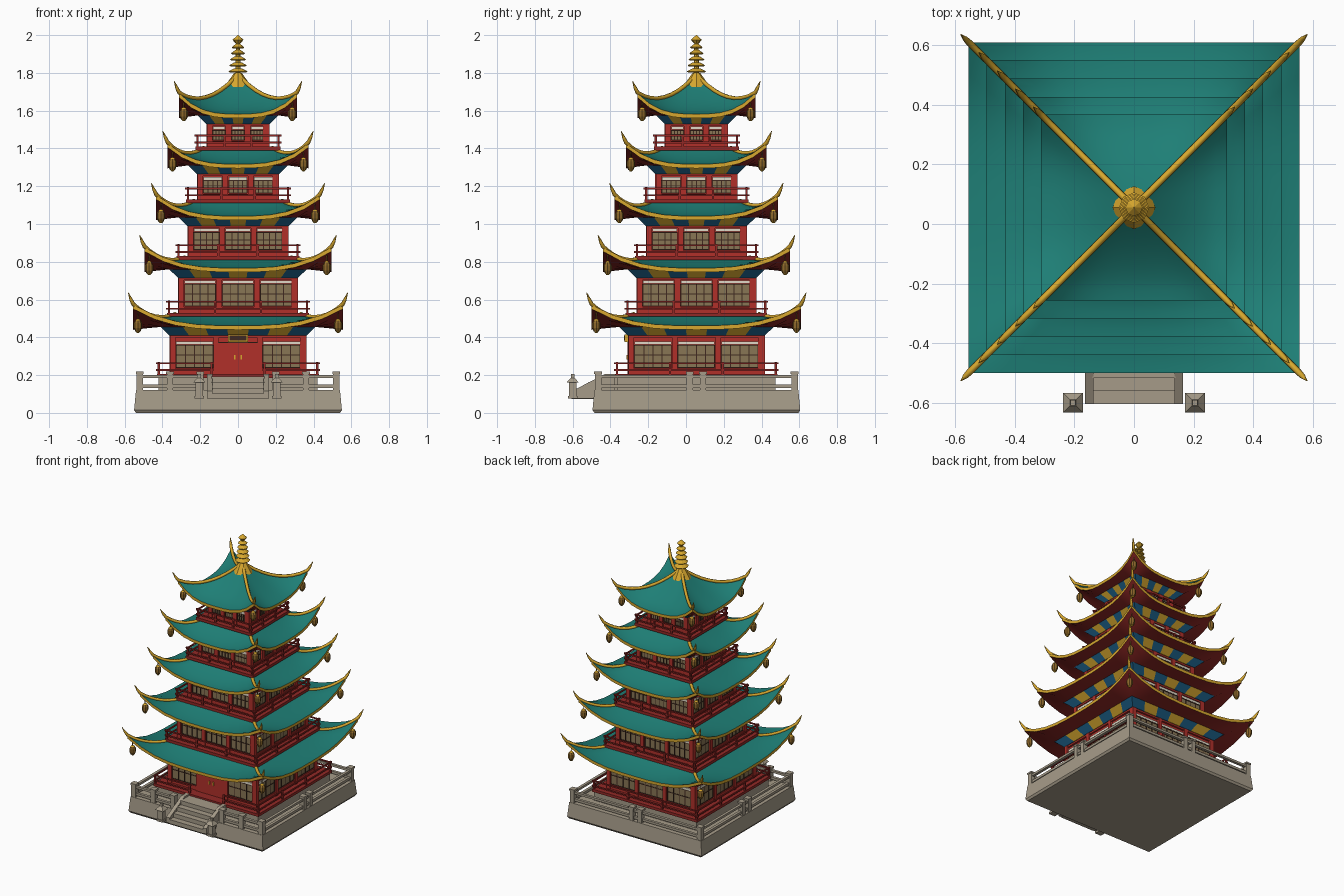
import bpy, bmesh
from math import pi, sqrt
from mathutils import Matrix, Vector

if "Cube" in bpy.data.objects:
    bpy.data.objects.remove(bpy.data.objects["Cube"])

CY = 0.055  # tower axis, moved back to leave room for the stairs
ALL = (0, 1, 2, 3)


def material(name, r, g, b):
    m = bpy.data.materials.new(name)
    m.use_nodes = True
    m.diffuse_color = (r, g, b, 1)
    m.node_tree.nodes["Principled BSDF"].inputs["Base Color"].default_value = (r, g, b, 1)
    return m


TEAL = material("teal_tiles", 0.013, 0.21, 0.18)
GOLD = material("gold", 0.68, 0.39, 0.028)
RED = material("red_lacquer", 0.44, 0.03, 0.023)
DARK = material("dark_red", 0.29, 0.022, 0.019)
STONE = material("stone", 0.38, 0.33, 0.25)
BLUE = material("blue_paint", 0.012, 0.12, 0.25)
TAN = material("window_tan", 0.25, 0.18, 0.09)
CREAM = material("cream_plaster", 0.75, 0.7, 0.58)
BROWN = material("lattice_brown", 0.05, 0.022, 0.014)
BRONZE = material("bronze", 0.27, 0.14, 0.024)


def finish(name, bm, mats, smooth=False):
    me = bpy.data.meshes.new(name)
    bm.to_mesh(me)
    bm.free()
    for m in mats:
        me.materials.append(m)
    ob = bpy.data.objects.new(name, me)
    ob.location.y = CY
    bpy.context.collection.objects.link(ob)
    if smooth:
        bpy.ops.object.select_all(action="DESELECT")
        ob.select_set(True)
        bpy.context.view_layer.objects.active = ob
        bpy.ops.object.shade_smooth_by_angle(angle=0.6)


def boxes(name, mat, items, sides=(0,)):
    """Boxes (centre x y z, size x y z), repeated on the chosen sides."""
    bm = bmesh.new()
    for k in sides:
        turn = Matrix.Rotation(k * pi / 2, 4, "Z")
        for x, y, z, sx, sy, sz in items:
            bmesh.ops.create_cube(bm, size=1, matrix=turn @ Matrix.Translation((x, y, z))
                                  @ Matrix.Diagonal((sx, sy, sz, 1)))
    finish(name, bm, [mat])


def cones(name, mat, items, seg):
    """Stacked frusta (x, y, bottom z, top z, bottom radius, top radius)."""
    bm = bmesh.new()
    turn = Matrix.Rotation(pi / 4 if seg == 4 else 0, 4, "Z")
    for x, y, z0, z1, r0, r1 in items:
        bmesh.ops.create_cone(bm, cap_ends=True, segments=seg, radius1=r0, radius2=r1, depth=z1 - z0,
                              matrix=Matrix.Translation((x, y, (z0 + z1) / 2)) @ turn)
    finish(name, bm, [mat])


def square_skin(name, mats, rows, cols, rule, smooth=False):
    """Four-sided skin through rows of (half width, z, corner lift)."""
    bm = bmesh.new()
    for k in ALL:
        turn = Matrix.Rotation(k * pi / 2, 4, "Z")
        grid = []
        for h, z, lift in rows:
            ts = [2 * j / cols - 1 for j in range(cols + 1)]
            grid.append([bm.verts.new(turn @ Vector((t * h, -h, z + lift * abs(t) ** 3))) for t in ts])
        for i in range(len(rows) - 1):
            for j in range(cols):
                f = bm.faces.new((grid[i][j], grid[i + 1][j], grid[i + 1][j + 1], grid[i][j + 1]))
                f.material_index = rule(i, j)
    bmesh.ops.remove_doubles(bm, verts=bm.verts, dist=0.0002)
    finish(name, bm, mats, smooth)


def hip_ridges(name, path):
    """Gold tubes along the four hips, tapering into upturned horns."""
    cu = bpy.data.curves.new(name, "CURVE")
    cu.dimensions = "3D"
    cu.bevel_depth = 0.011
    cu.bevel_resolution = 1
    cu.use_fill_caps = True
    for sx in (-1, 1):
        for sy in (-1, 1):
            sp = cu.splines.new("POLY")
            sp.points.add(len(path) - 1)
            for p, (h, z, r) in zip(sp.points, path):
                p.co = (sx * h, sy * h, z, 1)
                p.radius = r
    cu.materials.append(GOLD)
    ob = bpy.data.objects.new(name, cu)
    ob.location.y = CY
    bpy.context.collection.objects.link(ob)
    bpy.ops.object.select_all(action="DESELECT")
    ob.select_set(True)
    bpy.context.view_layer.objects.active = ob
    bpy.ops.object.convert(target="MESH")


# Stone base, upper tier and balustrade
Q = sqrt(2)
cones("stone_base", STONE, [(0, 0, 0, 0.015, 0.54 * Q, 0.55 * Q), (0, 0, 0.015, 0.12, 0.55 * Q, 0.54 * Q)], 4)
boxes("stone_tier", STONE, [(0, 0, 0.155, 0.84, 0.84, 0.07)])
B = 0.52


def balustrade(name, spans, posts, sides):
    items = [(x, -B, 0.165, 0.034, 0.034, 0.09) for x in posts]
    items += [(x, -B, 0.213, 0.042, 0.042, 0.012) for x in posts]
    for a, b in spans:
        for z, t in ((0.193, 0.016), (0.142, 0.018)):
            items.append(((a + b) / 2, -B, z, b - a, 0.02, t))
    boxes(name, STONE, items, sides)


balustrade("front_balustrade", [(-B, -0.2), (0.2, B)], (-B, -0.36, -0.2, 0.2, 0.36), (0,))
balustrade("side_balustrade", [(-B, B)], (-B, -0.035, 0.035), (1, 2, 3))

# Front stairs with sloping side walls and lantern posts
F = -0.66
boxes("stairs", STONE, [(0, (F + 0.044 * i - 0.42) / 2, 0.0875 + 0.03 * i, 0.28, -0.42 - F - 0.044 * i, 0.03)
                        for i in range(4)])
bm = bmesh.new()
for s in (-1, 1):
    prof = [(F, 0.075), (F, 0.115), (-0.485, 0.205), (-0.43, 0.205), (-0.43, 0.075)]
    face = bm.faces.new([bm.verts.new((s * 0.15 - 0.014, y, z)) for y, z in prof])
    new = bmesh.ops.extrude_face_region(bm, geom=[face])["geom"]
    bmesh.ops.translate(bm, vec=(0.028, 0, 0), verts=[v for v in new if isinstance(v, bmesh.types.BMVert)])
bmesh.ops.recalc_face_normals(bm, faces=bm.faces)
finish("stair_walls", bm, [STONE])
posts = []
for s in (-0.205, 0.205):
    posts += [(s, F + 0.005, 0.075, 0.09, 0.036, 0.036), (s, F + 0.005, 0.09, 0.16, 0.027, 0.027),
              (s, F + 0.005, 0.16, 0.185, 0.047, 0.015), (s, F + 0.005, 0.185, 0.205, 0.014, 0.012)]
cones("stone_lantern_posts", STONE, posts, 4)

# Storeys: floor z, wall half, rail half, eave half, eave z
STOREYS = [(0.205, 0.345, 0.42, 0.555, 0.44), (0.53, 0.3, 0.365, 0.495, 0.745), (0.83, 0.25, 0.315, 0.433, 1.02),
           (1.13, 0.2, 0.265, 0.372, 1.295), (1.41, 0.15, 0.215, 0.312, 1.56)]


def storey(n, floor, w, r, e, zc):
    tag = "storey_%d_" % n
    top = zc - 0.03
    third = 2 * w / 3
    boxes(tag + "floor", DARK, [(0, 0, floor - 0.01, 2 * r + 0.02, 2 * r + 0.02, 0.02)])
    boxes(tag + "wall", RED, [(0, 0, (floor + zc) / 2, 2 * w, 2 * w, zc - floor)])
    # Columns and beams
    frame = [(x, -w, (floor + top) / 2, 0.03, 0.036, top - floor) for x in (-w, -w / 3, w / 3)]
    frame += [(0, -w, floor + 0.015, 2 * w, 0.022, 0.03), (0, -w, top - 0.006, 2 * w + 0.03, 0.026, 0.012)]
    boxes(tag + "frame", RED, frame, ALL)
    # Latticed windows under a cream strip; the ground floor has a door in the front bay
    lo, hi = floor + 0.035, min(zc - 0.062, floor + 0.155)
    ww, wz = third - 0.036, (lo + hi) / 2
    for bay in (-1, 0, 1):
        sides = (1, 2, 3) if n == 1 and bay == 0 else ALL
        x = bay * third
        boxes(tag + "window", TAN, [(x, -w - 0.002, wz, ww, 0.008, hi - lo)], sides)
        boxes(tag + "cream_strip", CREAM, [(x, -w - 0.005, hi + 0.009, ww, 0.009, 0.016)], sides)
        bars = [(x + ww * i / 4, -w - 0.005, wz, 0.005, 0.008, hi - lo) for i in (-2, -1, 0, 1, 2)]
        bars += [(x, -w - 0.005, z, ww, 0.008, 0.005) for z in (lo, lo + (hi - lo) * 0.55, hi - 0.002)]
        boxes(tag + "lattice", BROWN, bars, sides)
    # Balcony railing
    rail = [(x, -r, floor + 0.03, 0.012, 0.012, 0.07) for x in (-r, -r / 3, r / 3)]
    spans = [(0, 2 * r + 0.03)]
    if n == 1:
        spans = [(s * (r + 0.14) / 2, r - 0.12) for s in (-1, 1)]
    for z in (0.022, 0.058):
        bars = [(x, -r, floor + z, length, 0.009, 0.009) for x, length in spans]
        boxes(tag + "front_rail", DARK, bars)
        boxes(tag + "rail", DARK, [(0, -r, floor + z, 2 * r + 0.03, 0.009, 0.009)], (1, 2, 3))
    boxes(tag + "rail_posts", DARK, rail, ALL)

    # Curved roof: tiles, gold fascia, dark soffit
    last = n == len(STOREYS)
    inner = 0.025 if last else STOREYS[n][1] + 0.03
    ztop = 1.76 if last else STOREYS[n][0] - 0.01
    eave, lift = zc + 0.022, 0.11
    rows = []
    for i in range(9):
        s = i / 8
        rows.append((inner + (e - inner) * s, eave + (ztop - eave) * (1 - s) ** 1.6, lift * s * s))
    band = w + 0.065
    under = [(e, zc, lift), ((e + band) / 2, zc + 0.008, lift * 0.4), (band, zc + 0.015, 0)]
    square_skin(tag + "roof", [TEAL, GOLD, DARK], rows + under, 10,
                lambda i, j: 0 if i < 8 else 1 if i == 8 else 2, True)
    # Flared bracket band in alternating colours
    flare = [(band, zc + 0.016, 0), (w + 0.018, top, 0), (w - 0.01, top, 0)]
    square_skin(tag + "bracket_band", [BLUE, GOLD], flare, 7, lambda i, j: j % 2)
    path = [(h, z + l + 0.004, 1) for h, z, l in rows]
    corner = path[-1][1]
    path += [(e + 0.012, corner + 0.025, 0.8), (e + 0.026, corner + 0.06, 0.15)]
    hip_ridges(tag + "hip_ridges", path)
    # Hanging corner lanterns
    body, caps = [], []
    for x in (-e + 0.025, e - 0.025):
        for y in (-e + 0.025, e - 0.025):
            body += [(x, y, zc - 0.008, zc + 0.01, 0.014, 0.022), (x, y, zc + 0.01, zc + 0.036, 0.022, 0.022),
                     (x, y, zc + 0.036, zc + 0.05, 0.022, 0.014), (x, y, zc + 0.05, zc + 0.1, 0.003, 0.003)]
            caps += [(x, y, zc + 0.05, zc + 0.058, 0.014, 0.006), (x, y, zc - 0.016, zc - 0.008, 0.006, 0.012)]
    cones(tag + "lanterns", BRONZE, body, 8)
    cones(tag + "lantern_caps", GOLD, caps, 8)


for n, data in enumerate(STOREYS, 1):
    storey(n, *data)

# Entrance door, handles and plaque
W = -0.345
boxes("door", RED, [(s * 0.053, W - 0.008, 0.287, 0.104, 0.022, 0.165) for s in (-1, 1)])
boxes("door_seam", BROWN, [(0, W - 0.012, 0.287, 0.003, 0.01, 0.165), (0, W - 0.012, 0.372, 0.21, 0.016, 0.004)])
boxes("door_handles", GOLD, [(s * 0.017, W - 0.02, 0.295, 0.008, 0.01, 0.025) for s in (-1, 1)])
boxes("plaque_frame", GOLD, [(0, W - 0.025, 0.396, 0.106, 0.02, 0.04)])
boxes("plaque_panel", BROWN, [(0, W - 0.033, 0.396, 0.088, 0.008, 0.026)])

# Finial with stacked rings and jewel
parts = [(0, 0, 1.725, 1.765, 0.072, 0.045), (0, 0, 1.765, 1.8, 0.045, 0.02), (0, 0, 1.78, 1.96, 0.015, 0.011)]
for i in range(5):
    z, r = 1.808 + 0.032 * i, 0.051 - 0.0045 * i
    parts += [(0, 0, z - 0.006, z, r * 0.85, r), (0, 0, z, z + 0.016, r, r * 0.4)]
parts += [(0, 0, 1.955, 1.975, 0.012, 0.029), (0, 0, 1.975, 2.0, 0.029, 0.002)]
cones("finial", GOLD, parts, 8)
